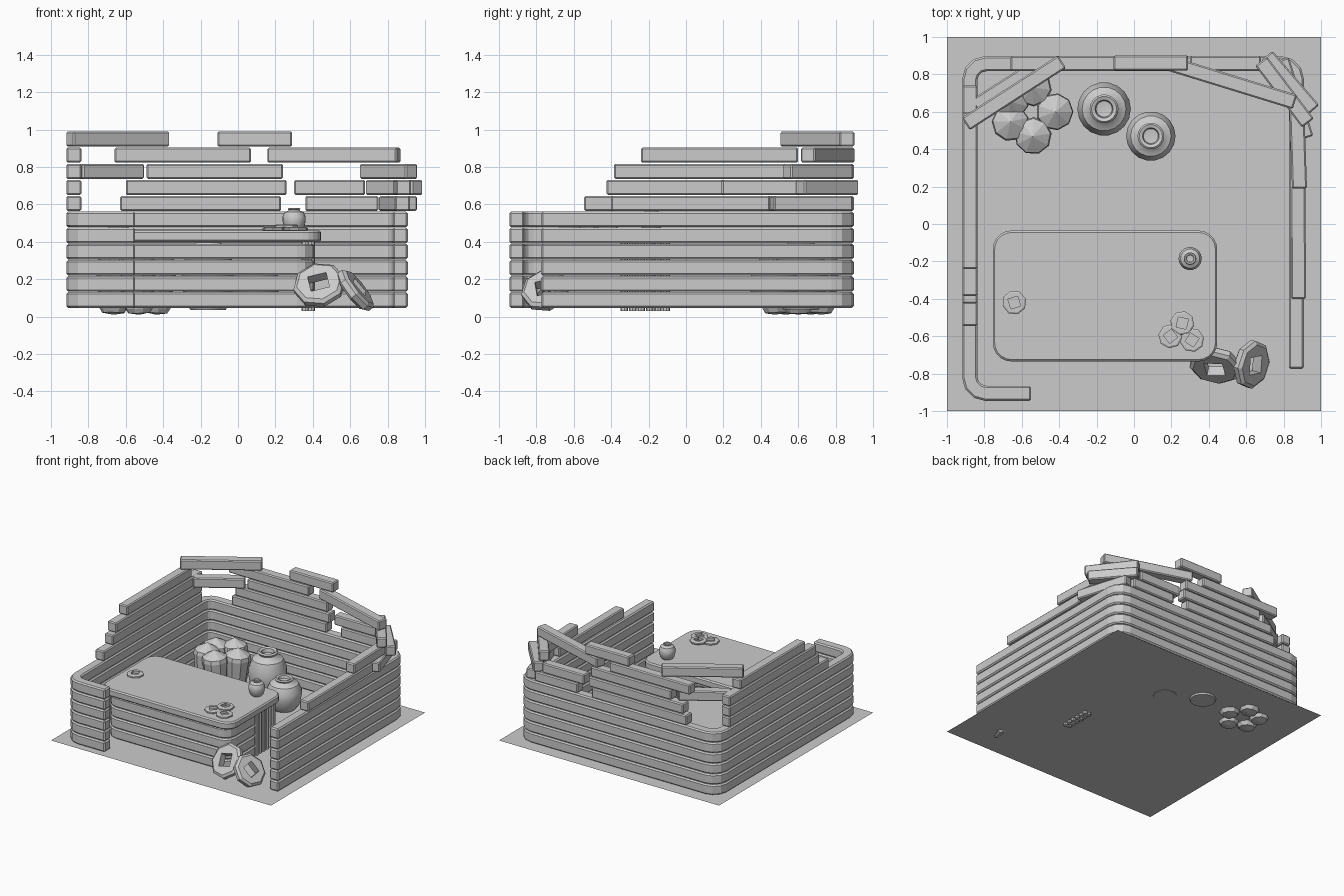
import bpy, bmesh, math
from mathutils import Vector

if "Cube" in bpy.data.objects:
    bpy.data.objects.remove(bpy.data.objects["Cube"])


def make(name, bm, bevel=0.0, smooth=False):
    bmesh.ops.recalc_face_normals(bm, faces=bm.faces)
    me = bpy.data.meshes.new(name)
    bm.to_mesh(me)
    bm.free()
    ob = bpy.data.objects.new(name, me)
    bpy.context.collection.objects.link(ob)
    if bevel:
        m = ob.modifiers.new("bevel", 'BEVEL')
        m.width, m.segments, m.limit_method = bevel, 1, 'ANGLE'
        m.angle_limit = math.radians(50)
    if smooth:
        bpy.context.view_layer.objects.active = ob
        ob.select_set(True)
        bpy.ops.object.shade_smooth_by_angle(angle=math.radians(40))
        ob.select_set(False)
    return ob


def prism(name, outline, z0, z1, bevel=0.008):
    bm = bmesh.new()
    f = bm.faces.new([bm.verts.new((p[0], p[1], z0)) for p in outline])
    up = bmesh.ops.extrude_face_region(bm, geom=[f], use_keep_orig=True)["geom"]
    bmesh.ops.translate(bm, verts=[v for v in up if isinstance(v, bmesh.types.BMVert)],
                        vec=(0, 0, z1 - z0))
    return make(name, bm, bevel)


def fillet(pts, r, n=3, closed=False):
    out = []
    for i, p in enumerate(pts):
        p = Vector(p)
        if not closed and i in (0, len(pts) - 1):
            out.append(p)
            continue
        d0 = (Vector(pts[i - 1]) - p).normalized()
        d1 = (Vector(pts[(i + 1) % len(pts)]) - p).normalized()
        c = p + (d0 + d1) * r
        for k in range(n + 1):
            a = math.pi / 2 * k / n
            out.append(c - d1 * r * math.cos(a) - d0 * r * math.sin(a))
    return out


def ribbon(path, w):
    # outline of a mitred strip of width w along the path
    left, right = [], []
    for i, p in enumerate(path):
        a = (p - path[i - 1]).normalized() if i else None
        b = (path[i + 1] - p).normalized() if i < len(path) - 1 else None
        a, b = a or b, b or a
        t = (a + b).normalized()
        n = Vector((-t.y, t.x)) * (w / 2 / max(0.3, t.dot(a)))
        left.append(p + n)
        right.append(p - n)
    return left + right[::-1]


def lathe(name, profile, loc, n=16, smooth=True):
    bm = bmesh.new()
    vs = [bm.verts.new((r, 0, z)) for r, z in profile]
    es = [bm.edges.new(e) for e in zip(vs, vs[1:])]
    bmesh.ops.spin(bm, geom=vs + es, cent=(0, 0, 0), axis=(0, 0, 1), angle=math.tau, steps=n)
    bmesh.ops.remove_doubles(bm, verts=bm.verts, dist=1e-4)
    ob = make(name, bm, smooth=smooth)
    ob.location = loc
    return ob


def coin(name, loc, r, h, normal=(0, 0, 1), hole=0.36, roll=0.0):
    # octagonal disc with a chamfered rim and a square hole
    bm = bmesh.new()
    q = r * hole
    sq = [(q, 0), (q, q), (0, q), (-q, q), (-q, 0), (-q, -q), (0, -q), (q, -q)]
    octo = [(math.cos(k * math.pi / 4), math.sin(k * math.pi / 4)) for k in range(8)]
    rings = []
    for s, z in ((.86, h), (1, h * .5), (1, -h * .5), (.86, -h)):
        rings.append([bm.verts.new((x * r * s, y * r * s, z)) for x, y in octo])
    for z in (-h, h):
        rings.append([bm.verts.new((x, y, z)) for x, y in sq])
    for i in range(6):
        A, B = rings[i], rings[(i + 1) % 6]
        for k in range(8):
            j = (k + 1) % 8
            bm.faces.new((A[k], A[j], B[j], B[k]))
    ob = make(name, bm)
    ob.location = loc
    quat = Vector(normal).to_track_quat('Z', 'Y')
    ob.rotation_euler = (quat @ Vector((0, 0, 1)).rotation_difference(Vector((0, 0, 1)))).to_euler()
    ob.rotation_euler.rotate_axis('Z', roll)
    return ob


G, P = 0.047, 0.0862   # ground level, course pitch

# ground sheet
bm = bmesh.new()
bmesh.ops.create_grid(bm, x_segments=1, y_segments=1, size=1)
make("ground_sheet", bm).location.z = G

# solid wall courses
wall = ribbon(fillet([(-.55, -.905), (-.878, -.905), (-.878, .857), (.868, .857), (.868, -.775)], .085), .08)
for i in range(6):
    prism(f"wall_course_{i}", wall, G + P * i, G + P * (i + 1) - .003, .01)

# broken upper planks: level, start, end of the centre line
planks = [
    (0, (-.878, -.545), (-.878, .74)), (1, (-.878, -.425), (-.878, .74)),
    (2, (-.878, -.385), (-.878, .74)), (3, (-.878, -.24), (-.878, .60)),
    (0, (-.63, .857), (.23, .857)), (1, (-.60, .857), (.26, .857)),
    (2, (-.49, .857), (.24, .857)), (3, (-.66, .857), (.07, .857)),
    (4, (-.11, .86), (.29, .86)), (0, (.36, .857), (.75, .857)),
    (1, (.30, .857), (.68, .857)), (2, (-.85, .63), (-.52, .84)),
    (4, (-.90, .535), (-.385, .868)), (3, (.168, .865), (.86, .652)),
    (0, (.79, .88), (.92, .46)), (1, (.71, .90), (.96, .61)),
    (2, (.68, .87), (.93, .54)), (0, (.88, -.40), (.875, .45)),
    (1, (.885, .19), (.87, .63)),
]
for i, (lv, a, b) in enumerate(planks):
    z = G + P * (6 + lv)
    prism(f"loose_plank_{i}", ribbon([Vector(a), Vector(b)], .08), z, z + P - .006, .008)

# counter: curved courses and rounded top
body = ribbon(fillet([(-.675, -.33), (-.675, -.665), (.37, -.665), (.37, -.35)], .06), .075)
for i in range(4):
    prism(f"counter_course_{i}", body, G + P * i, G + P * (i + 1) - .003, .01)
top = fillet([(-.755, -.735), (.445, -.735), (.445, -.035), (-.755, -.035)], .1, 5, True)
prism("counter_top", top, .40, .46, .01)

# row of upright rods under the counter end
for k in range(12):
    y = -.33 + .045 * (k // 2)
    lathe(f"rod_{k}", [(0, .03), (.02, .03), (.02, .40), (0, .40)],
          (.36 + .032 * (k % 2), y, 0), 8)

# coins, small on the counter and large leaning outside
for i, (x, y, z) in enumerate([(-.64, -.42, .468), (.195, -.6, .468), (.31, -.62, .468), (.258, -.53, .482)]):
    coin(f"small_coin_{i}", (x, y, z), .065, .011, (0, 0, 1), .42, .3 + i * .35)
coin("large_coin_left", (.435, -.755, .168), .14, .03, (-.15, -.78, .6), .36, .3)
coin("large_coin_right", (.628, -.75, .14), .132, .03, (.76, -.2, .6), .36, .3)


# jars: base level, radius, height
def jar(name, x, y, z, r, h):
    prof = [(0, 0), (.66, 0), (.88, .16), (1, .42), (1, .62), (.82, .82), (.52, .88), (.47, .92),
            (.54, .97), (.47, 1), (.34, .98), (.3, .9), (0, .88)]
    lathe(name, [(a * r, b * h) for a, b in prof], (x, y, z), 18)


jar("tall_jar", -.16, .615, .035, .143, .36)
jar("short_jar", .09, .47, .045, .132, .25)
jar("counter_jar", .30, -.185, .46, .062, .12)

# ring of faceted sacks
for k in range(5):
    a = math.radians(72 * k)
    ob = lathe(f"sack_{k}", [(0, .01), (.06, .02), (.075, .045), (.1, .27), (.094, .30), (0, .355)],
               (-.565 + .125 * math.cos(a), .6 + .125 * math.sin(a), 0), 9, False)
    ob.rotation_euler = (-.06 * math.sin(a), .06 * math.cos(a), a)
